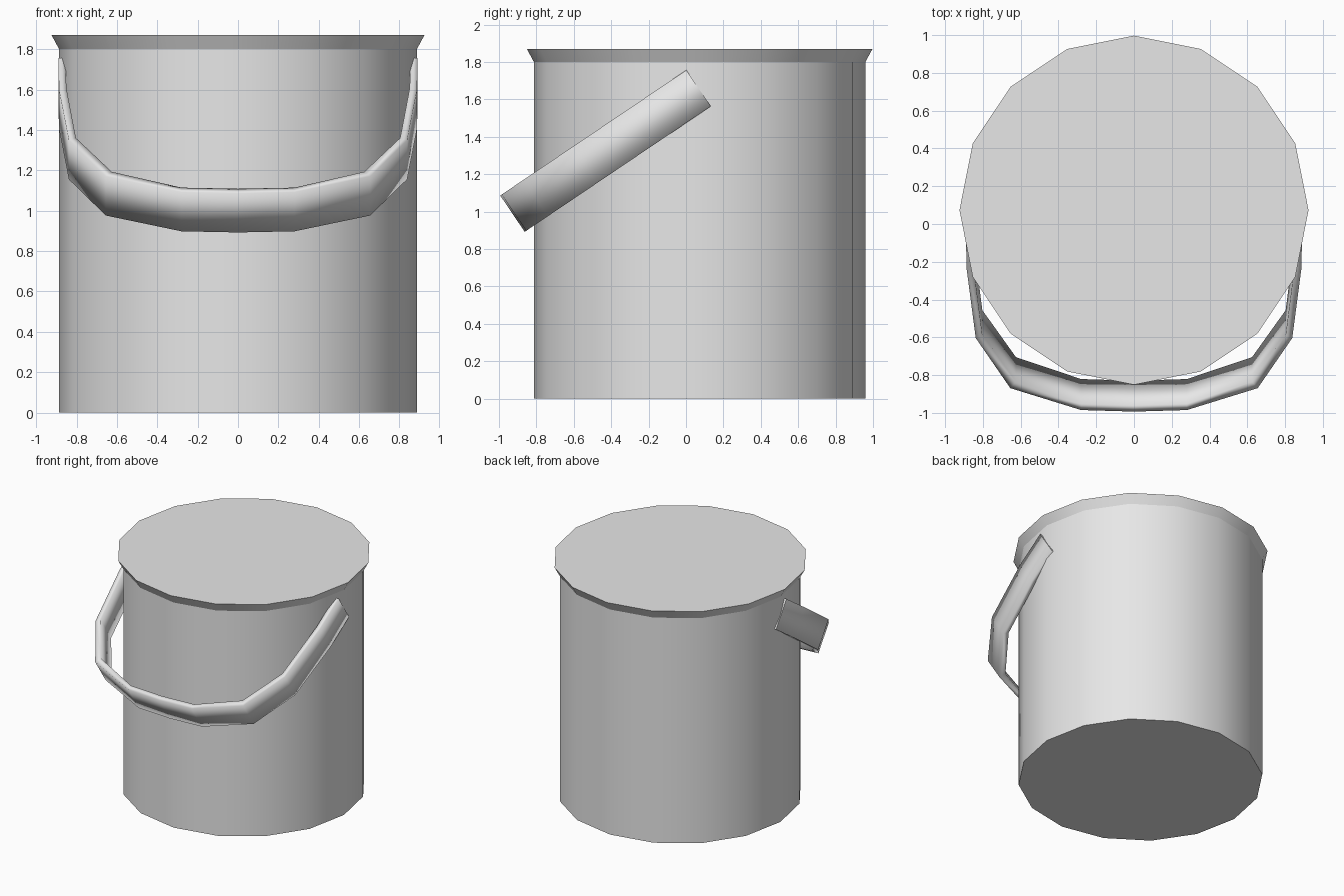
import bpy, bmesh, math
from mathutils import Vector

if "Cube" in bpy.data.objects:
    bpy.data.objects.remove(bpy.data.objects["Cube"])

grey = bpy.data.materials.new("plain grey")
grey.diffuse_color = (0.8, 0.8, 0.8, 1)
grey.use_nodes = True
grey.node_tree.nodes["Principled BSDF"].inputs["Base Color"].default_value = grey.diffuse_color
CY = 0.073      # bucket axis offset
SIDES = 16


def finish(bm, name):
    bmesh.ops.recalc_face_normals(bm, faces=bm.faces)
    mesh = bpy.data.meshes.new(name)
    bm.to_mesh(mesh)
    bm.free()
    mesh.materials.append(grey)
    obj = bpy.data.objects.new(name, mesh)
    bpy.context.collection.objects.link(obj)
    return obj


def ring(bm, r, z):
    steps = [2 * math.pi * i / SIDES for i in range(SIDES)]
    return [bm.verts.new((r * math.cos(a), CY + r * math.sin(a), z)) for a in steps]


def skin(bm, a, b, smooth=True):
    n = len(a)
    for i in range(n):
        j = (i + 1) % n
        bm.faces.new((a[i], a[j], b[j], b[i])).smooth = smooth


# bucket: smooth wall, flared rim and flat closed ends, with sharp seams
bm = bmesh.new()
rings = [ring(bm, r, z) for r, z in ((0.886, 0), (0.886, 1.8), (0.924, 1.87))]
bm.faces.new(rings[0])
bm.faces.new(rings[-1])
for lower, upper in zip(rings, rings[1:]):
    skin(bm, lower, upper)
for r in rings:
    for i in range(SIDES):
        bm.edges.get((r[i], r[(i + 1) % SIDES])).smooth = False
finish(bm, "bucket")

# handle: flat band following a half loop that hangs tilted to the front
outer = [(0.89, 0), (0.887, 0.28), (0.838, 0.73), (0.655, 1.05), (0.28, 1.19), (0, 1.2)]
inner = [(0.855, 0), (0.85, 0.27), (0.803, 0.71), (0.625, 1.01), (0.28, 1.15), (0, 1.16)]
pivot = Vector((0, 0.067, 1.66))
along = Vector((0, -0.829, -0.559))
across = Vector((0, -0.559, 0.829)) * 0.117


def mirrored(half):
    return half + [(-x, v) for x, v in reversed(half[:-1])]


bm = bmesh.new()
sections = []
for o, i in zip(mirrored(outer), mirrored(inner)):
    corners = ((o, 1), (o, -1), (i, -1), (i, 1))
    sections.append([bm.verts.new(pivot + Vector((p[0], 0, 0)) + along * p[1] + across * s)
                     for p, s in corners])
for a, b in zip(sections, sections[1:]):
    skin(bm, a, b)
for end in (sections[0], sections[-1]):
    bm.faces.new(end)
    for i in range(4):
        bm.edges.get((end[i], end[(i + 1) % 4])).smooth = False
finish(bm, "handle")
